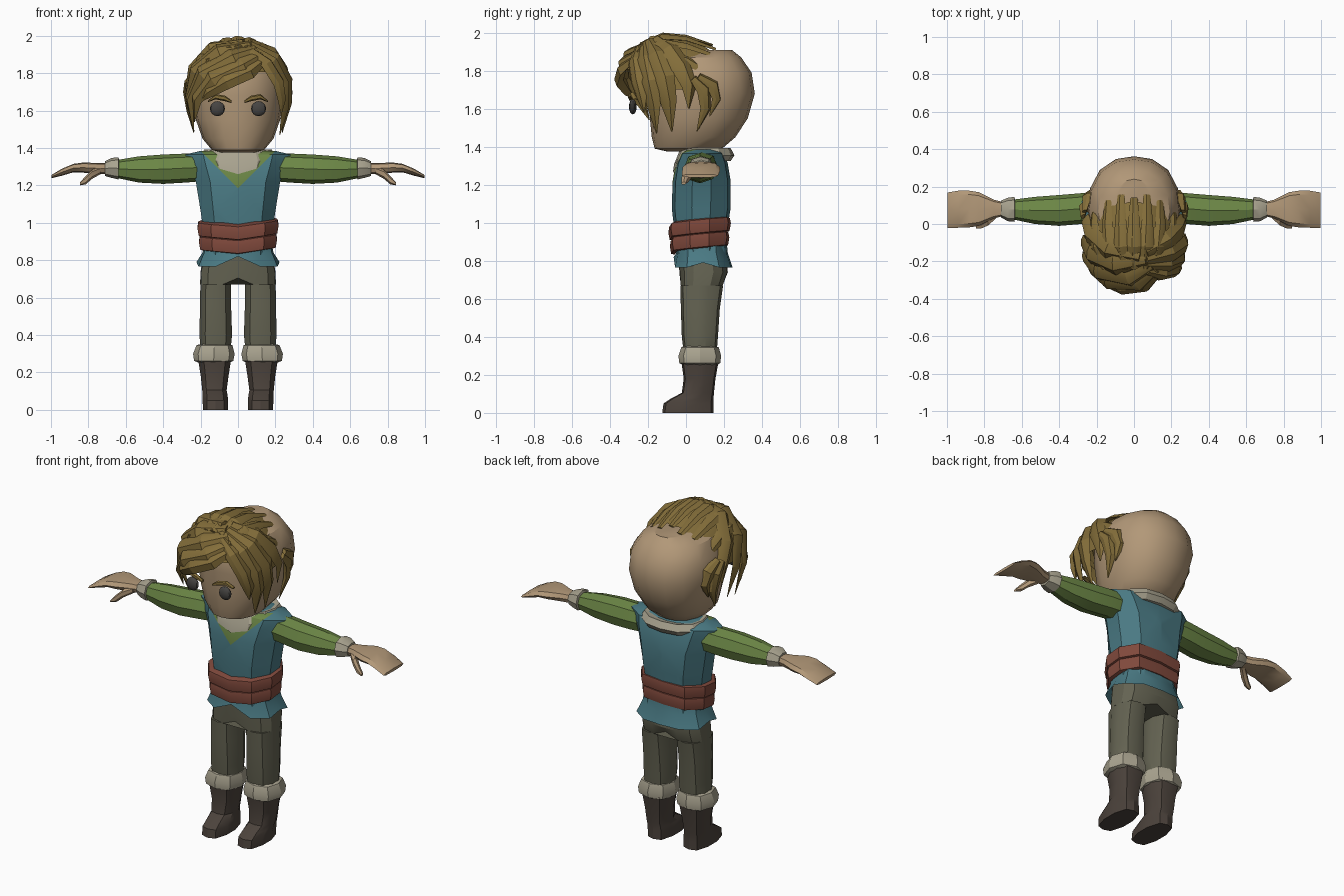
import bpy, bmesh
from math import sin, cos, pi, sqrt, radians
from mathutils import Vector

if "Cube" in bpy.data.objects:
    bpy.data.objects.remove(bpy.data.objects["Cube"])


def material(name, *rgb):
    m = bpy.data.materials.new(name)
    m.diffuse_color = [((c / 255 + .055) / 1.055) ** 2.4 for c in rgb] + [1]
    m.use_nodes = True
    m.node_tree.nodes["Principled BSDF"].inputs["Base Color"].default_value = m.diffuse_color
    return m


SKIN = material("skin", 178, 152, 120)
HAIR = material("hair blond", 132, 110, 58)
GREEN = material("shirt green", 108, 135, 70)
TEAL = material("tunic teal", 74, 122, 132)
BELT = material("belt leather", 128, 73, 60)
PANTS = material("trousers grey", 100, 99, 82)
CLOTH = material("cuff cloth", 170, 164, 144)
BOOT = material("boot brown", 76, 67, 60)
EYE = material("eye dark", 70, 68, 66)


def finish(name, bm, mats, angle=30):
    bmesh.ops.recalc_face_normals(bm, faces=bm.faces)
    me = bpy.data.meshes.new(name)
    bm.to_mesh(me)
    bm.free()
    ob = bpy.data.objects.new(name, me)
    bpy.context.collection.objects.link(ob)
    for m in mats:
        me.materials.append(m)
    bpy.ops.object.select_all(action='DESELECT')
    ob.select_set(True)
    bpy.context.view_layer.objects.active = ob
    bpy.ops.object.shade_smooth_by_angle(angle=radians(angle))
    return ob


def skin_rings(bm, rings, caps=True):
    rows = [[bm.verts.new(p) for p in r] for r in rings]
    n = len(rows[0])
    for a, b in zip(rows, rows[1:]):
        for i in range(n):
            j = (i + 1) % n
            bm.faces.new((a[i], a[j], b[j], b[i]))
    if caps:
        bm.faces.new(rows[0])
        bm.faces.new(rows[-1])


def loft(name, rings, mat, caps=True, angle=30):
    bm = bmesh.new()
    skin_rings(bm, rings, caps)
    return finish(name, bm, [mat], angle)


def oval(u0, u1, v0, v1, n, p):
    """Rounded rectangle; the first point is at the middle of v0."""
    out = []
    for i in range(n):
        a = 2 * pi * i / n
        s, c = sin(a), -cos(a)
        k = (abs(s) ** p + abs(c) ** p) ** (-1 / p)
        out.append(((u0 + u1) / 2 + s * k * (u1 - u0) / 2, (v0 + v1) / 2 + c * k * (v1 - v0) / 2))
    return out


def flat(z, x0, x1, y0, y1, n=10, p=2.6):
    return [Vector((x, y, z)) for x, y in oval(x0, x1, y0, y1, n, p)]


def upright(x, y0, y1, z0, z1, n=8, p=2.4):
    return [Vector((x, y, z)) for y, z in oval(y0, y1, z0, z1, n, p)]


def flip(rings, s):
    return [[Vector((p.x * s, p.y, p.z)) for p in r] for r in rings]


# Head
loft("head", [flat(z, -w, w, a, b, 16, 2.3) for z, w, a, b in (
    (1.375, .09, -.10, .13), (1.39, .14, -.165, .19), (1.45, .19, -.18, .26), (1.55, .225, -.19, .325),
    (1.68, .247, -.20, .362), (1.79, .24, -.20, .345), (1.87, .19, -.16, .29), (1.91, .10, -.06, .24))], SKIN)

# Eyes and eyebrows
for s, side in ((1, "right"), (-1, "left")):
    bm = bmesh.new()
    bmesh.ops.create_uvsphere(bm, u_segments=12, v_segments=8, radius=.04)
    for v in bm.verts:
        v.co = Vector((v.co.x + s * .11, v.co.y * .5 - .28, v.co.z + 1.61))
    finish("eye_" + side, bm, [EYE])
    brow = [upright(x, y, y + .025, z, z + h, 6) for x, y, z, h in
            ((.035, -.30, 1.64, .015), (.07, -.305, 1.65, .03), (.12, -.295, 1.66, .028), (.16, -.28, 1.645, .008))]
    loft("eyebrow_" + side, flip(brow, s), HAIR)

# Tunic body, with the neck opening cut in
bm = bmesh.new()
skin_rings(bm, [flat(z, -w, w, a, b, 10, 3) for z, w, a, b in (
    (.82, .185, -.05, .215), (.95, .185, -.06, .215), (1.08, .205, -.075, .235), (1.22, .228, -.07, .235),
    (1.31, .265, -.055, .22), (1.365, .285, -.03, .20), (1.385, .2, 0, .17))])
for s in (1, -1):
    bmesh.ops.bisect_plane(bm, geom=bm.verts[:] + bm.edges[:] + bm.faces[:],
                           plane_co=(0, 0, 1.185), plane_no=(s, 0, -1))
for f in bm.faces:
    c = f.calc_center_median()
    if c.y < .04 and abs(c.x) < c.z - 1.185:
        f.material_index = 1
finish("tunic", bm, [TEAL, GREEN])

# Flared tunic hem with a notch at the front
hem = [flat(z, -w, w, a, b, 12, 3.2) for z, w, a, b in
       ((.89, .18, -.05, .215), (.84, .19, -.05, .22), (.765, .222, -.065, .245))]
hem[2][0].z = .82
for i in (3, 9):
    hem[2][i].z = .79
loft("tunic_hem", hem, TEAL, caps=False)

# Wrapped belt: two stacked bands dipping at the front
for name, z, g in (("belt_lower", .865, 0), ("belt_upper", .94, .008)):
    rings = [flat(z + dz, -w - g, w + g, -w + .125 - g, w + .018 + g, 10, 3.4) for dz, w in
             ((-.005, .185), (.0, .203), (.04, .21), (.068, .205), (.075, .185))]
    for r in rings:
        for p in r:
            p.z += .1 * (p.y - .06) + .03 * p.x - (.015 if abs(p.x) < .01 and p.y < 0 else 0)
    loft(name, rings, BELT)

# Folded collar, lower at the front
collar = [flat(z, -w, w, a, b, 12, 2.3) for z, w, a, b in
          ((1.325, .19, -.07, .235), (1.355, .205, -.062, .255), (1.392, .18, -.035, .235), (1.375, .12, .0, .18))]
for r, drop in zip(collar, (.065, .045, .015, 0)):
    for i, k in ((0, 1), (1, .55), (11, .55)):
        r[i].z -= drop * k
loft("collar", collar, CLOTH, angle=20)

# Arms, hands, legs and boots
arm = [upright(*a) for a in ((.22, .005, .165, 1.22, 1.37), (.28, 0, .165, 1.215, 1.37), (.40, -.01, .155, 1.208, 1.365),
                             (.53, .0, .145, 1.215, 1.355), (.65, .025, .13, 1.24, 1.335))]
cuff = [upright(*a) for a in ((.635, .03, .125, 1.25, 1.335), (.64, .012, .145, 1.232, 1.35), (.675, .015, .14, 1.24, 1.347),
                              (.71, .035, .125, 1.25, 1.33), (.712, .05, .11, 1.27, 1.315))]
hand = [upright(*a, 8, 3) for a in ((.69, .045, .115, 1.262, 1.318), (.75, .03, .13, 1.262, 1.32), (.83, -.01, .17, 1.268, 1.322),
                                    (.88, -.018, .178, 1.27, 1.315), (.94, -.02, .178, 1.252, 1.29), (.998, -.022, .168, 1.238, 1.255))]
thumb = [upright(*a, 6) for a in ((.735, .03, .075, 1.26, 1.30), (.78, -.01, .04, 1.235, 1.285),
                                  (.815, -.025, .015, 1.205, 1.25), (.845, -.025, .0, 1.20, 1.215))]
leg = [flat(z, a, b, c, d, 10, 2.6) for z, a, b, c, d in (
    (.30, .04, .20, -.01, .16), (.40, .03, .208, -.022, .168), (.55, .035, .205, -.027, .178), (.67, .035, .203, -.03, .195))]
leg_cuff = [flat(z, a, b, c, d, 8, 2.5) for z, a, b, c, d in (
    (.25, .05, .205, -.01, .16), (.262, .025, .235, -.035, .18), (.30, .018, .24, -.04, .185),
    (.345, .03, .222, -.025, .172), (.352, .05, .2, -.01, .15))]
boot = [flat(z, a, b, c, d, 10, 3) for z, a, b, c, d in (
    (0, .052, .188, -.125, .145), (.05, .052, .19, -.118, .145), (.078, .055, .19, -.075, .145),
    (.105, .06, .192, -.022, .147), (.18, .05, .2, -.012, .155), (.275, .035, .215, -.025, .172))]
for s, side in ((1, "right"), (-1, "left")):
    for name, rings, mat in (("sleeve", arm, GREEN), ("wrist_cuff", cuff, CLOTH), ("hand", hand, SKIN), ("thumb", thumb, SKIN),
                             ("trouser_leg", leg, PANTS), ("boot_cuff", leg_cuff, CLOTH), ("boot", boot, BOOT)):
        loft(name + "_" + side, flip(rings, s), mat)

# Trouser hips with an arched crotch
hips = [flat(z, -w, w, a, b, 16, 3) for z, w, a, b in
        ((.67, .203, -.03, .195), (.74, .2, -.035, .22), (.86, .18, -.04, .205))]
for p in hips[0]:
    p.z += .035 if abs(p.x) < .05 else 0
loft("trouser_hips", hips, PANTS)

# Hair shell: an ellipsoid stretched towards the back of the head
RX, RY, RZ, CY, CZ = .265, .26, .285, -.1, 1.7


def shell(az, z, k=1.0):
    a, d = radians(az), z - CZ
    r = k * (sqrt(max(0, 1 - (d / RZ) ** 2)) if d > 0 else 1 - 2.5 * d * d)
    return Vector((RX * r * sin(a), CY - RY * r * cos(a) * (1.6 if cos(a) < 0 else 1), z))


def over_top(x, y):
    d = (y - CY) / (RY * (1.6 if y > CY else 1))
    return Vector((x, y, CZ + RZ * sqrt(max(.05, 1 - (x / RX) ** 2 - d * d))))


bm = bmesh.new()
bmesh.ops.create_uvsphere(bm, u_segments=24, v_segments=16, radius=.965)
for v in bm.verts:
    x, y, z = v.co
    v.co = (RX * x, CY + RY * y * (1.6 if y > 0 else 1), CZ + RZ * z)
gone = []
for f in bm.faces:
    c = f.calc_center_median()
    low = 1.84 if c.y > -.02 else 1.70 if c.y > -.2 else 1.79
    if c.z < low or c.y > .13:
        gone.append(f)
bmesh.ops.delete(bm, geom=gone, context='FACES')
finish("hair_cap", bm, [HAIR])


def lock(name, pts, w, t=.028, taper=True):
    """Ridged blade of hair along the points, pointed at its end."""
    rings, n, mid = [], len(pts) - 1, Vector((0, -.05, 1.66))
    for i, p in enumerate(pts):
        tan = (pts[min(i + 1, n)] - pts[max(i - 1, 0)]).normalized()
        out = (p - mid).normalized()
        side = tan.cross(out).normalized()
        out = side.cross(tan)
        k = (.5, 1)[i > 0] if i < n else (.06 if taper else .45)
        if i == n - 1 and n > 2:
            k = .75
        hw = w * k / 2
        rings.append([p - side * hw, p + out * t * k - side * hw * .25, p + out * t * k * .7 + side * hw * .5,
                      p + side * hw, p - out * t * k * .7])
    loft(name, rings, HAIR, angle=25)


# Fringe swept across from a parting, and temple locks
fringe = [
    (((40, 1.87), (14, 1.81), (-14, 1.755), (-36, 1.70), (-52, 1.645)), .09),
    (((40, 1.90), (6, 1.845), (-32, 1.77), (-56, 1.66), (-68, 1.54)), .11),
    (((36, 1.93), (-8, 1.89), (-50, 1.80), (-72, 1.66), (-82, 1.48)), .11),
    (((32, 1.955), (-40, 1.925), (-74, 1.82), (-90, 1.67), (-96, 1.49)), .12),
    (((20, 1.97), (-75, 1.94), (-98, 1.83), (-106, 1.72), (-106, 1.60)), .11),
    (((25, 1.92), (42, 1.85), (54, 1.75), (60, 1.66), (62, 1.58)), .09),
    (((28, 1.94), (56, 1.86), (68, 1.74), (74, 1.62), (76, 1.47)), .11),
    (((34, 1.955), (72, 1.88), (86, 1.76), (91, 1.64), (94, 1.48)), .12),
    (((50, 1.97), (92, 1.91), (101, 1.82), (106, 1.72), (106, 1.60)), .11)]
for i, (path, w) in enumerate(fringe):
    lock(f"fringe_{i}", [shell(a, z, 1.0 + .012 * (i % 3)) for a, z in path], w)

# Sideburn tufts behind the temples
tufts = [((108, 1.76), (115, 1.70), (117, 1.60), (113, 1.48)), ((112, 1.77), (122, 1.72), (125, 1.65), (121, 1.56))]
for s, side in ((1, "right"), (-1, "left")):
    for i, path in enumerate(tufts):
        lock(f"tuft_{side}_{i}", [shell(s * a, z, 1.10) for a, z in path], .085)

# Crown locks running back over the head
for i in range(7):
    x = (i - 3) * .066
    b = .16 - .02 * (i % 2) - .8 * x * x
    lock(f"crown_{i}", [over_top(x * .8, -.24), over_top(x, -.12), over_top(x * 1.08, 0), over_top(x * 1.05, b)],
         .085, .016, taper=False)
